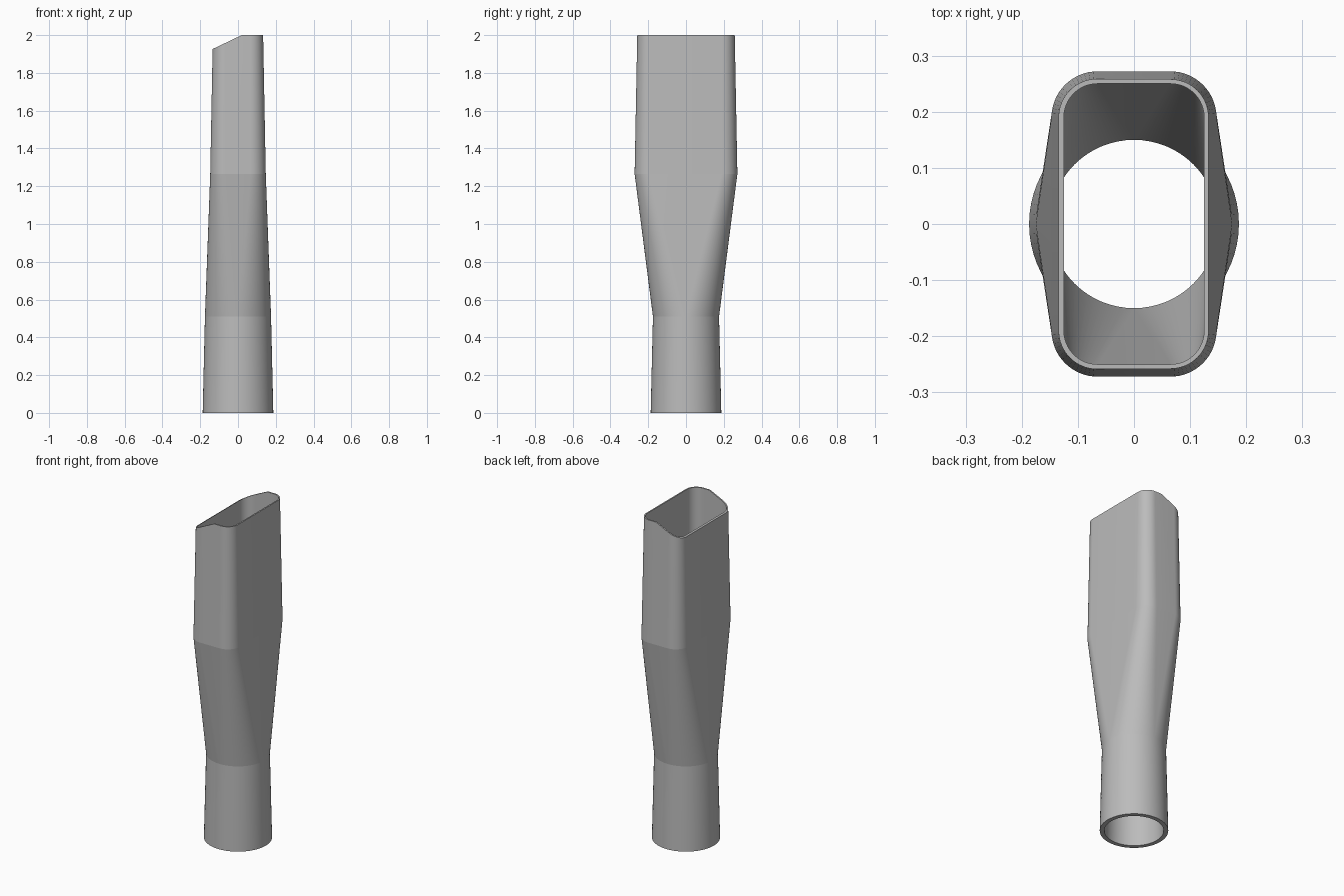
import bpy, bmesh
from math import sin, cos, pi, radians
from mathutils import Vector

cube = bpy.data.objects.get("Cube")
if cube:
    bpy.data.objects.remove(cube)

STEPS = 16               # segments per rounded corner
CORE_X, CORE_Y = 0.065, 0.19

# Plastic material
plastic = bpy.data.materials.new("grey_plastic")
plastic.use_nodes = True
colour = (0.5, 0.5, 0.5, 1)
plastic.diffuse_color = colour
plastic.node_tree.nodes["Principled BSDF"].inputs["Base Color"].default_value = colour


def ring(bm, z, radius, core_x=0.0, core_y=0.0):
    """Rounded rectangle; a zero core gives a circle."""
    verts = []
    for quarter in range(4):
        sx = 1 if quarter in (0, 3) else -1
        sy = 1 if quarter < 2 else -1
        for i in range(STEPS + 1):
            a = (quarter + i / STEPS) * pi / 2
            verts.append(bm.verts.new((sx * core_x + radius * cos(a),
                                       sy * core_y + radius * sin(a), z)))
    return verts


bm = bmesh.new()

# Outer skin going up, inner skin coming back down: round socket to flat mouth
rings = [
    ring(bm, 0, 0.187), ring(bm, 0.51, 0.175),
    ring(bm, 1.265, 0.082, CORE_X, CORE_Y), ring(bm, 2, 0.068, CORE_X, CORE_Y),
    ring(bm, 2, 0.06, CORE_X, CORE_Y), ring(bm, 1.265, 0.06, CORE_X, CORE_Y),
    ring(bm, 0.51, 0.15), ring(bm, 0, 0.162),
]
for lower, upper in zip(rings, rings[1:] + rings[:1]):
    for i in range(len(lower)):
        j = (i + 1) % len(lower)
        bm.faces.new((lower[i], lower[j], upper[j], upper[i]))
bmesh.ops.remove_doubles(bm, verts=bm.verts[:], dist=0.0001)

# Slanted cut across the right half of the mouth
slant = radians(25.5)
bmesh.ops.bisect_plane(bm, geom=bm.verts[:] + bm.edges[:] + bm.faces[:], dist=1e-5,
                       plane_co=Vector((0.02, 0, 2)),
                       plane_no=Vector((-sin(slant), 0, cos(slant))), clear_outer=True)
bmesh.ops.edgenet_fill(bm, edges=[e for e in bm.edges if e.is_boundary])
bmesh.ops.recalc_face_normals(bm, faces=bm.faces[:])

# Smooth walls, crisp rims and section joints
for face in bm.faces:
    face.smooth = True
for edge in bm.edges:
    a, b = edge.verts
    joint = abs(a.co.z - b.co.z) < 1e-5
    edge.smooth = not (joint or edge.calc_face_angle(0) > radians(30))

mesh = bpy.data.meshes.new("nozzle_adapter")
bm.to_mesh(mesh)
bm.free()
mesh.materials.append(plastic)
nozzle = bpy.data.objects.new("nozzle_adapter", mesh)
bpy.context.collection.objects.link(nozzle)
